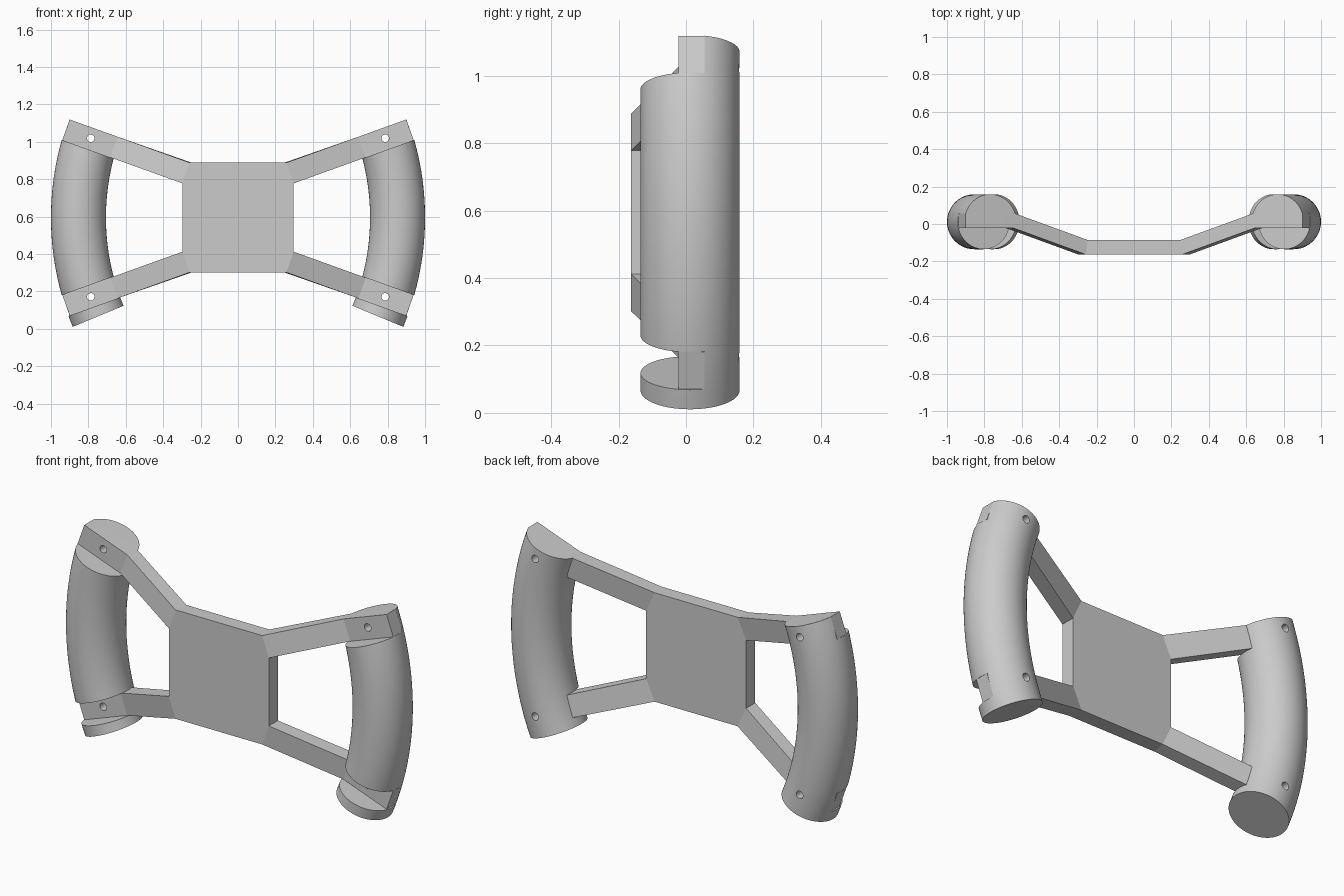
import bpy, bmesh, math
from mathutils import Vector

if "Cube" in bpy.data.objects:
    bpy.data.objects.remove(bpy.data.objects["Cube"])

grey = bpy.data.materials.new("plain grey")
grey.use_nodes = True
grey.diffuse_color = (0.6, 0.6, 0.6, 1)
grey.node_tree.nodes["Principled BSDF"].inputs["Base Color"].default_value = (0.6, 0.6, 0.6, 1)

MID = 0.595                      # height of the symmetry plane
SLOPE = math.radians(19.8)       # tilt of the arms
ARM_W = 0.117
FRONT, BACK = -0.022, 0.055      # thickness of the outer arm ends
SIGNS = (1, -1)


def arm_point(u, v, sx, sz):
    """Point u along an arm's outer edge and v outward from it, as x and z."""
    x = 0.258 + u * math.cos(SLOPE) - v * math.sin(SLOPE)
    z = 0.293 + max(u, 0) * math.sin(SLOPE) + v * math.cos(SLOPE)
    return sx * x, MID + sz * z


def finish(bm, name):
    bmesh.ops.recalc_face_normals(bm, faces=bm.faces)
    mesh = bpy.data.meshes.new(name)
    bm.to_mesh(mesh)
    bm.free()
    mesh.materials.append(grey)
    obj = bpy.data.objects.new(name, mesh)
    bpy.context.collection.objects.link(obj)
    return obj


def prism(name, outline, y0, y1):
    """Solid from an x-z outline running from y0 to y1."""
    bm = bmesh.new()
    face = bm.faces.new([bm.verts.new((x, y0, z)) for x, z in outline])
    grown = bmesh.ops.extrude_face_region(bm, geom=[face])["geom"]
    bmesh.ops.translate(bm, vec=(0, y1 - y0, 0),
                        verts=[g for g in grown if isinstance(g, bmesh.types.BMVert)])
    return finish(bm, name)


def arm_block(u0, u1, v0, v1, sx, sz, y0, y1):
    corners = [(u0, v0), (u1, v0), (u1, v1), (u0, v1)]
    return prism("cutter", [arm_point(u, v, sx, sz) for u, v in corners], y0, y1)


def hole(sx, sz):
    ring = [2 * math.pi * i / 24 for i in range(24)]
    cx, cz = sx * 0.787, MID + sz * 0.424
    return prism("cutter", [(cx + 0.02 * math.cos(a), cz + 0.02 * math.sin(a)) for a in ring], -0.5, 0.5)


def cut(obj, cutters):
    bpy.context.view_layer.objects.active = obj
    for c in cutters:
        mod = obj.modifiers.new("cut", "BOOLEAN")
        mod.operation, mod.solver, mod.object = "DIFFERENCE", "EXACT", c
        bpy.ops.object.modifier_apply(modifier=mod.name)
        bpy.data.objects.remove(c)


# Bent frame: centre plate with four arms stepping back to the handles
bm = bmesh.new()
stations = [(0, -0.012, -0.163, -0.086), (0.41, 0.398, FRONT, BACK), (0.682, 0.682, FRONT, BACK)]
root = {}
for sx in SIGNS:
    for sz in SIGNS:
        loops = []
        for uf, ub, yf, yb in stations:
            inner_back = max(ub, 0)
            spots = [(uf, 0, yf), (uf, -ARM_W, yf), (inner_back, -ARM_W, yb), (ub, 0, yb)]
            loop = []
            for u, v, y in spots:
                x, z = arm_point(u, v, sx, sz)
                loop.append(bm.verts.new((x, y, z)))
            loops.append(loop)
        for a, b in zip(loops, loops[1:]):
            for i in range(4):
                j = (i + 1) % 4
                bm.faces.new((a[i], a[j], b[j], b[i]))
        bm.faces.new(loops[-1])
        root[sx, sz] = loops[0]
for outer, inner in ((0, 1), (3, 2)):
    bm.faces.new([root[sx, sz][k] for sx, sz, k in (
        (1, 1, outer), (1, 1, inner), (1, -1, inner), (1, -1, outer),
        (-1, -1, outer), (-1, -1, inner), (-1, 1, inner), (-1, 1, outer))])
for s in SIGNS:
    bm.faces.new((root[1, s][0], root[-1, s][0], root[-1, s][3], root[1, s][3]))
    bm.faces.new((root[s, 1][1], root[s, -1][1], root[s, -1][2], root[s, 1][2]))
frame = finish(bm, "frame")
cut(frame, [hole(sx, sz) for sx in SIGNS for sz in SIGNS])


def handle(name, sx):
    """Curved round grip, slotted for the arms, trimmed flush at the top."""
    radius, bend, sides, steps = 0.147, 1.38, 64, 32
    low, high = math.radians(-22.5), math.radians(24)
    bm = bmesh.new()
    rings = []
    for i in range(steps + 1):
        a = low + (high - low) * i / steps
        out = Vector((sx * math.cos(a), 0, math.sin(a)))
        centre = Vector((sx * (0.853 - bend), 0.012, MID)) + out * bend
        ring = []
        for k in range(sides):
            t = 2 * math.pi * k / sides
            ring.append(bm.verts.new(centre + radius * (out * math.cos(t) + Vector((0, math.sin(t), 0)))))
        rings.append(ring)
    for a, b in zip(rings, rings[1:]):
        for k in range(sides):
            j = (k + 1) % sides
            bm.faces.new((a[k], a[j], b[j], b[k]))
    bm.faces.new(rings[0])
    bm.faces.new(rings[-1])
    obj = finish(bm, name)
    cut(obj, [arm_block(0.2, 1, 0, 0.4, sx, 1, -0.5, 0.5),
              arm_block(0.2, 1, -ARM_W, 0.3, sx, 1, -0.4, BACK),
              arm_block(0.2, 1, -ARM_W, 0, sx, -1, -0.4, BACK),
              hole(sx, 1), hole(sx, -1)])
    return obj


# Pair of handles
grips = [handle("left_handle", 1), handle("right_handle", -1)]
for obj in grips + [frame]:
    bpy.ops.object.select_all(action="DESELECT")
    obj.select_set(True)
    bpy.context.view_layer.objects.active = obj
    bpy.ops.object.shade_smooth_by_angle(angle=math.radians(15 if obj is frame else 30))
